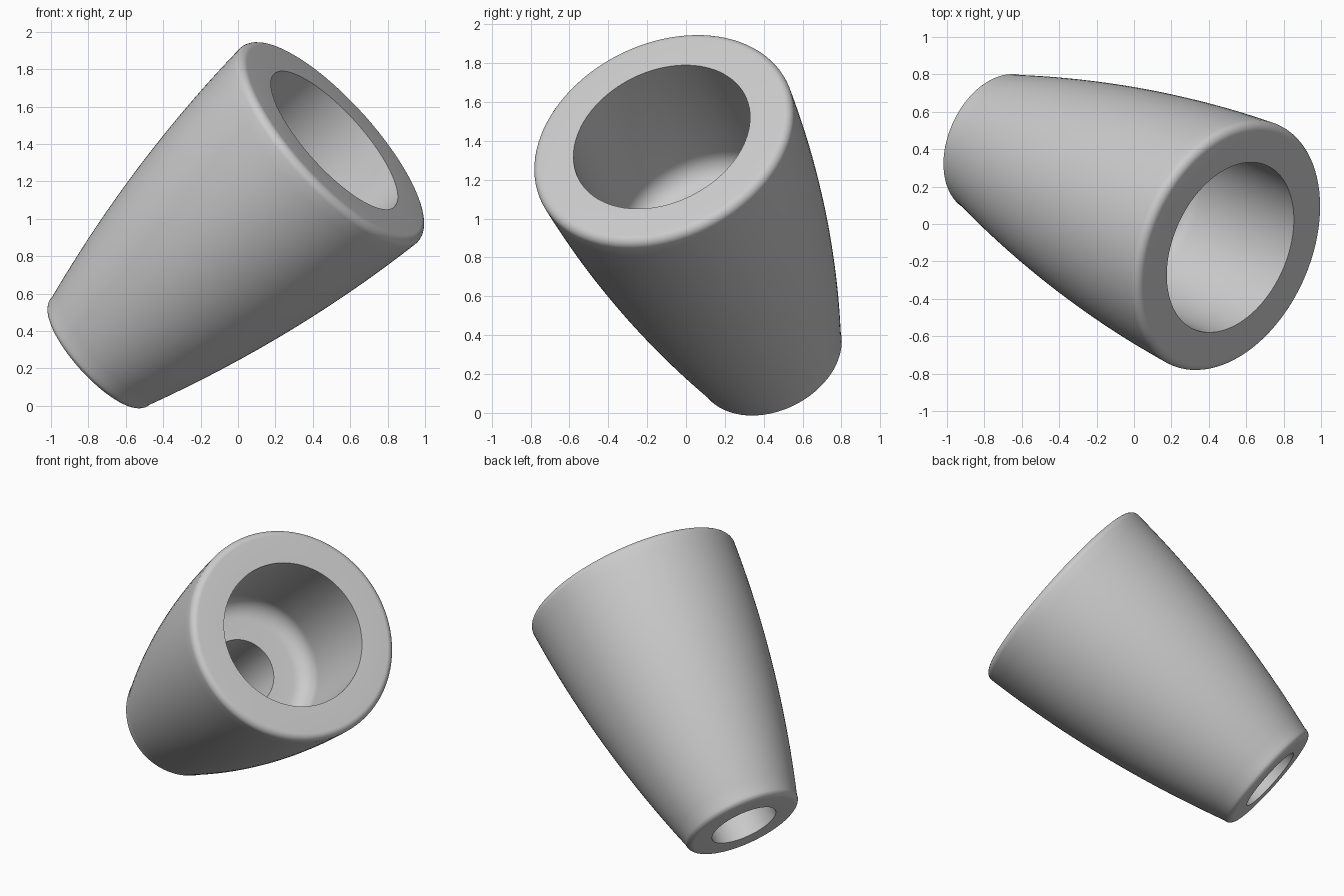
import bpy, bmesh, math
from mathutils import Vector

if "Cube" in bpy.data.objects:
    bpy.data.objects.remove(bpy.data.objects["Cube"])

AXIS = Vector((0.705, -0.314, 0.636)).normalized()
RIM_CENTRE = Vector((0.515, -0.125, 1.42))
DEPTH = 1.81      # full length along the axis
LEDGE = 0.82      # depth of the wide bore
BORE, HOLE, FILLET = 0.479, 0.222, 0.12


def arc(r, d, radius, start, end, steps=8):
    """Rounded corner in (radius, depth) space, angles in degrees."""
    out = []
    for i in range(steps + 1):
        a = math.radians(start + (end - start) * i / steps)
        out.append((r + radius * math.cos(a), d + radius * math.sin(a)))
    return out


def side(s):
    """Bulging outer wall radius at distance s below the rim shoulder."""
    return 0.703 - 0.066 * s - 0.068 * s * s


# Closed profile: bore mouth, rim, bulging wall, narrow end, hole, ledge, bore
profile = [(BORE, 0)]
profile += arc(0.658, 0.045, 0.045, -90, 0)
profile += [(side(s), 0.045 + s) for s in (1.715 * i / 24 for i in range(1, 25))]
profile += arc(side(1.715) - 0.045, DEPTH - 0.045, 0.045, 20, 90)
profile += [(HOLE, DEPTH), (HOLE, LEDGE)]
profile += arc(BORE - FILLET, LEDGE - FILLET, FILLET, 90, 0)

# Spin the profile into a solid of revolution
bm = bmesh.new()
verts = [bm.verts.new((r, 0, -d)) for r, d in profile]
edges = [bm.edges.new((v, verts[(i + 1) % len(verts)])) for i, v in enumerate(verts)]
bmesh.ops.spin(bm, geom=verts + edges, cent=(0, 0, 0), axis=(0, 0, 1),
               angle=math.tau, steps=96, use_duplicate=False)
bmesh.ops.remove_doubles(bm, verts=bm.verts, dist=0.0005)
bmesh.ops.recalc_face_normals(bm, faces=bm.faces)
mesh = bpy.data.meshes.new("tapered_sleeve")
bm.to_mesh(mesh)
bm.free()

sleeve = bpy.data.objects.new("tapered_sleeve", mesh)
bpy.context.collection.objects.link(sleeve)
sleeve.rotation_mode = 'QUATERNION'
sleeve.rotation_quaternion = Vector((0, 0, 1)).rotation_difference(AXIS)
sleeve.location = RIM_CENTRE

# Plain grey finish
grey = bpy.data.materials.new("light_grey")
grey.use_nodes = True
colour = (0.6, 0.6, 0.6, 1)
grey.diffuse_color = colour
grey.node_tree.nodes["Principled BSDF"].inputs["Base Color"].default_value = colour
mesh.materials.append(grey)

# Smooth walls with crisp bore edges
bpy.ops.object.select_all(action='DESELECT')
sleeve.select_set(True)
bpy.context.view_layer.objects.active = sleeve
bpy.ops.object.shade_smooth_by_angle(angle=math.radians(35))
